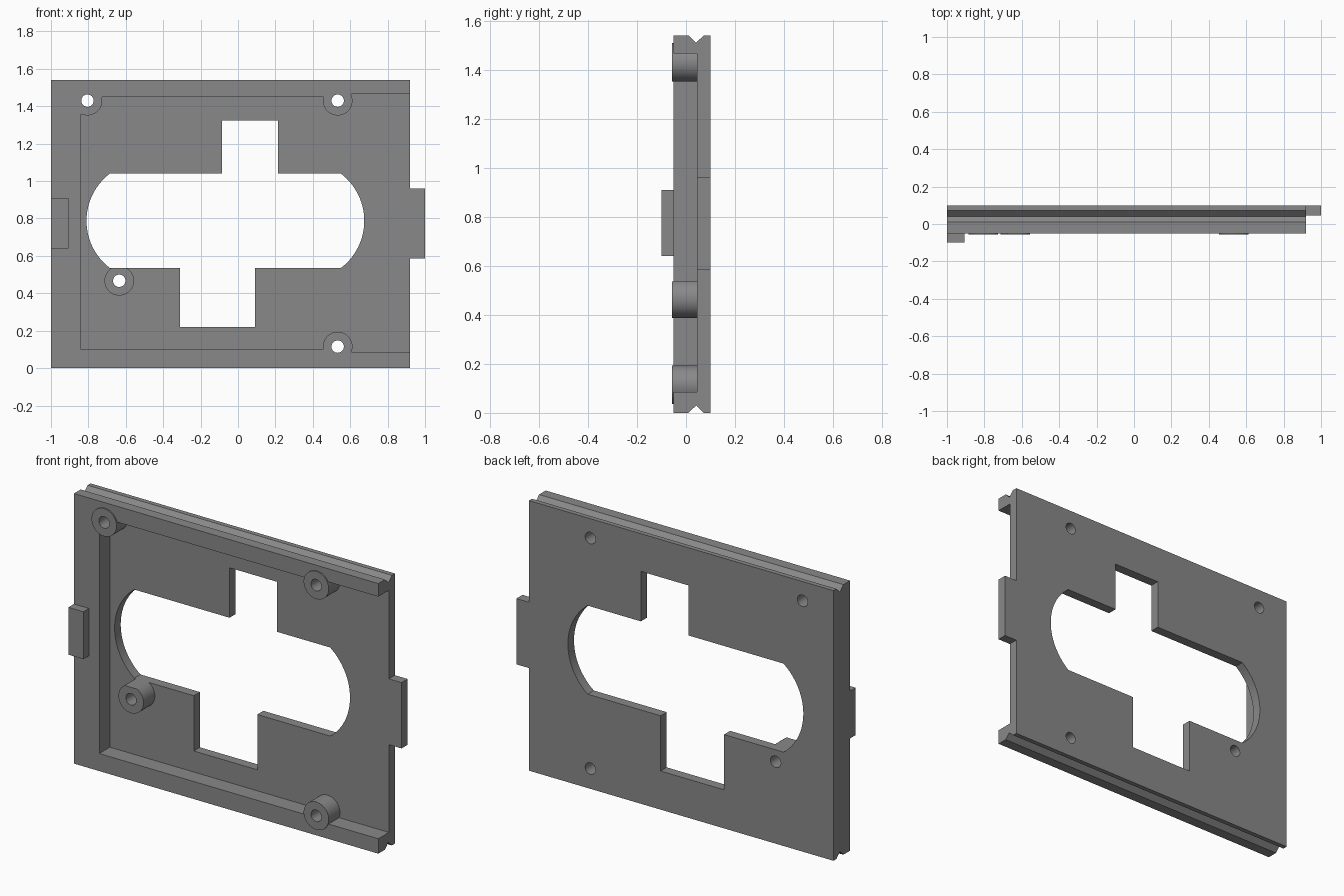
import bpy, bmesh, math

if "Cube" in bpy.data.objects:
    bpy.data.objects.remove(bpy.data.objects["Cube"])

grey = bpy.data.materials.new("mid_grey")
grey.diffuse_color = (0.25, 0.25, 0.25, 1)
grey.use_nodes = True
grey.node_tree.nodes["Principled BSDF"].inputs["Base Color"].default_value = grey.diffuse_color

FRONT, FLOOR, BACK = -0.05, 0.045, 0.10      # depth levels along y
LEFT, RIGHT, TOP = -1.0, 0.92, 1.54


def prism(name, start, vector):
    """Extrude a closed outline of 3D points along a vector."""
    bm = bmesh.new()
    face = bm.faces.new([bm.verts.new(p) for p in start])
    ext = bmesh.ops.extrude_face_region(bm, geom=[face], use_keep_orig=True)
    bmesh.ops.translate(bm, vec=vector,
                        verts=[g for g in ext["geom"] if isinstance(g, bmesh.types.BMVert)])
    bmesh.ops.recalc_face_normals(bm, faces=bm.faces)
    mesh = bpy.data.meshes.new(name)
    bm.to_mesh(mesh)
    bm.free()
    mesh.materials.append(grey)
    ob = bpy.data.objects.new(name, mesh)
    bpy.context.collection.objects.link(ob)
    return ob


def panel(name, outline, y0, y1):
    """Extrude an (x, z) outline from y0 to y1."""
    return prism(name, [(x, y0, z) for x, z in outline], (0, y1 - y0, 0))


def rect(x0, x1, z0, z1):
    return [(x0, z0), (x1, z0), (x1, z1), (x0, z1)]


def arc(cx, cz, r, a0, a1, n):
    return [(cx + r * math.cos(math.radians(a0 + (a1 - a0) * i / n)),
             cz + r * math.sin(math.radians(a0 + (a1 - a0) * i / n))) for i in range(n + 1)]


def disc(x, z, r):
    return arc(x, z, r, 0, 360, 48)[:-1]


def boolean(target, cutter, operation):
    cutter.hide_render = True
    mod = target.modifiers.new(operation, "BOOLEAN")
    mod.operation, mod.solver, mod.object = operation, "EXACT", cutter
    bpy.context.view_layer.objects.active = target
    bpy.ops.object.modifier_apply(modifier=mod.name)
    bpy.data.objects.remove(cutter)


# plate body: side section with V grooves in the top and bottom edges
section = [(FRONT, 0), (0.01, 0), (0.041, 0.03), (0.073, 0), (BACK, 0),
           (BACK, TOP), (0.073, TOP), (0.041, TOP - 0.03), (0.01, TOP), (FRONT, TOP)]
body = prism("plate", [(LEFT, y, z) for y, z in section], (RIGHT - LEFT, 0, 0))

# shallow recess, open to the right, leaving three rails
recess = [(-0.84, 0.10), (0.56, 0.10), (0.56, 0.085), (1.1, 0.085),
          (1.1, 1.465), (0.56, 1.465), (0.56, 1.45), (-0.84, 1.45)]
boolean(body, panel("recess_cutter", recess, -0.2, FLOOR), "DIFFERENCE")

# screw bosses
bosses = [(-0.805, 1.43), (0.533, 1.43), (-0.635, 0.467), (0.533, 0.115)]
for x, z in bosses:
    boolean(body, panel("boss", disc(x, z, 0.079), -0.057, 0.07), "UNION")

# central opening: rounded slot with an upper and a lower notch
r, half, mid = 0.3175, 0.2525, 0.7875
a = math.degrees(math.asin(half / r))
opening = ([(-0.31, 0.535), (-0.31, 0.22), (0.09, 0.22), (0.09, 0.535)]
           + arc(0.675 - r, mid, r, -a, a, 28)
           + [(0.215, 1.04), (0.215, 1.325), (-0.085, 1.325), (-0.085, 1.04)]
           + arc(-0.81 + r, mid, r, 180 - a, 180 + a, 28))
boolean(body, panel("opening_cutter", opening, -0.3, 0.3), "DIFFERENCE")

# screw holes
for x, z in bosses:
    boolean(body, panel("hole_cutter", disc(x, z, 0.033), -0.3, 0.3), "DIFFERENCE")

# locating tabs
left_tab = panel("left_tab", rect(LEFT, -0.905, 0.64, 0.91), -0.10, FRONT)
right_tab = panel("right_tab", rect(RIGHT, 1.0, 0.585, 0.96), FLOOR, BACK)

# smooth round walls, keep the edges sharp
bpy.ops.object.select_all(action="DESELECT")
body.select_set(True)
bpy.context.view_layer.objects.active = body
bpy.ops.object.shade_smooth_by_angle(angle=math.radians(30))
